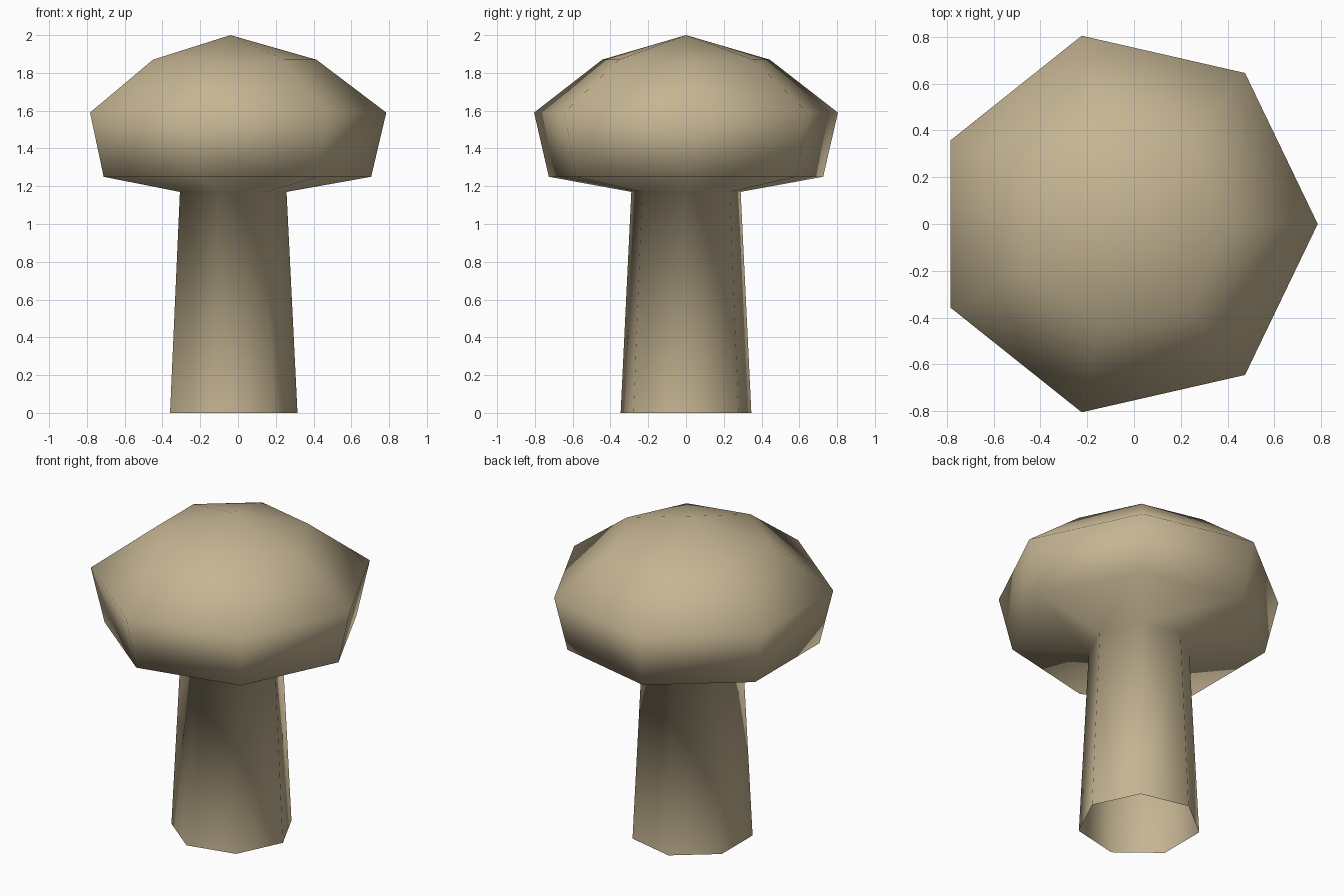
import bpy, bmesh, math

cube = bpy.data.objects.get("Cube")
if cube:
    bpy.data.objects.remove(cube, do_unlink=True)

SIDES = 7
CENTRE_X = -0.04

# Tan surface for the whole mushroom
tan = bpy.data.materials.new("tan")
tan.use_nodes = True
colour = (0.56, 0.46, 0.29, 1)
tan.diffuse_color = colour
tan.node_tree.nodes["Principled BSDF"].inputs["Base Color"].default_value = colour

# Radius and height, from the open stem foot up to the cap tip
profile = [
    (0.355, 0.0),   # stem foot
    (0.297, 1.17),  # stem neck
    (0.745, 1.25),  # cap rim
    (0.825, 1.59),  # widest cap ring
    (0.455, 1.87),  # cap shoulder
    (0.0, 2.0),     # cap tip
]

# Spin the profile into a seven-sided stem and cap, with one corner towards +x
bm = bmesh.new()
points = [bm.verts.new((r, 0, z)) for r, z in profile]
edges = [bm.edges.new(pair) for pair in zip(points, points[1:])]
bmesh.ops.spin(bm, geom=points + edges, cent=(0, 0, 0), axis=(0, 0, 1),
               angle=math.tau, steps=SIDES)
bmesh.ops.remove_doubles(bm, verts=bm.verts[:], dist=0.001)
bmesh.ops.recalc_face_normals(bm, faces=bm.faces[:])

# Keep the normals pointing outwards on the open shell
bm.normal_update()
if sum(f.normal.dot(f.calc_center_median().xyz * f.calc_area()) for f in bm.faces) < 0:
    bmesh.ops.reverse_faces(bm, faces=bm.faces[:])
for face in bm.faces:
    face.smooth = True

mesh = bpy.data.meshes.new("mushroom")
bm.to_mesh(mesh)
bm.free()
mesh.materials.append(tan)
mushroom = bpy.data.objects.new("mushroom", mesh)
mushroom.location.x = CENTRE_X
bpy.context.collection.objects.link(mushroom)
